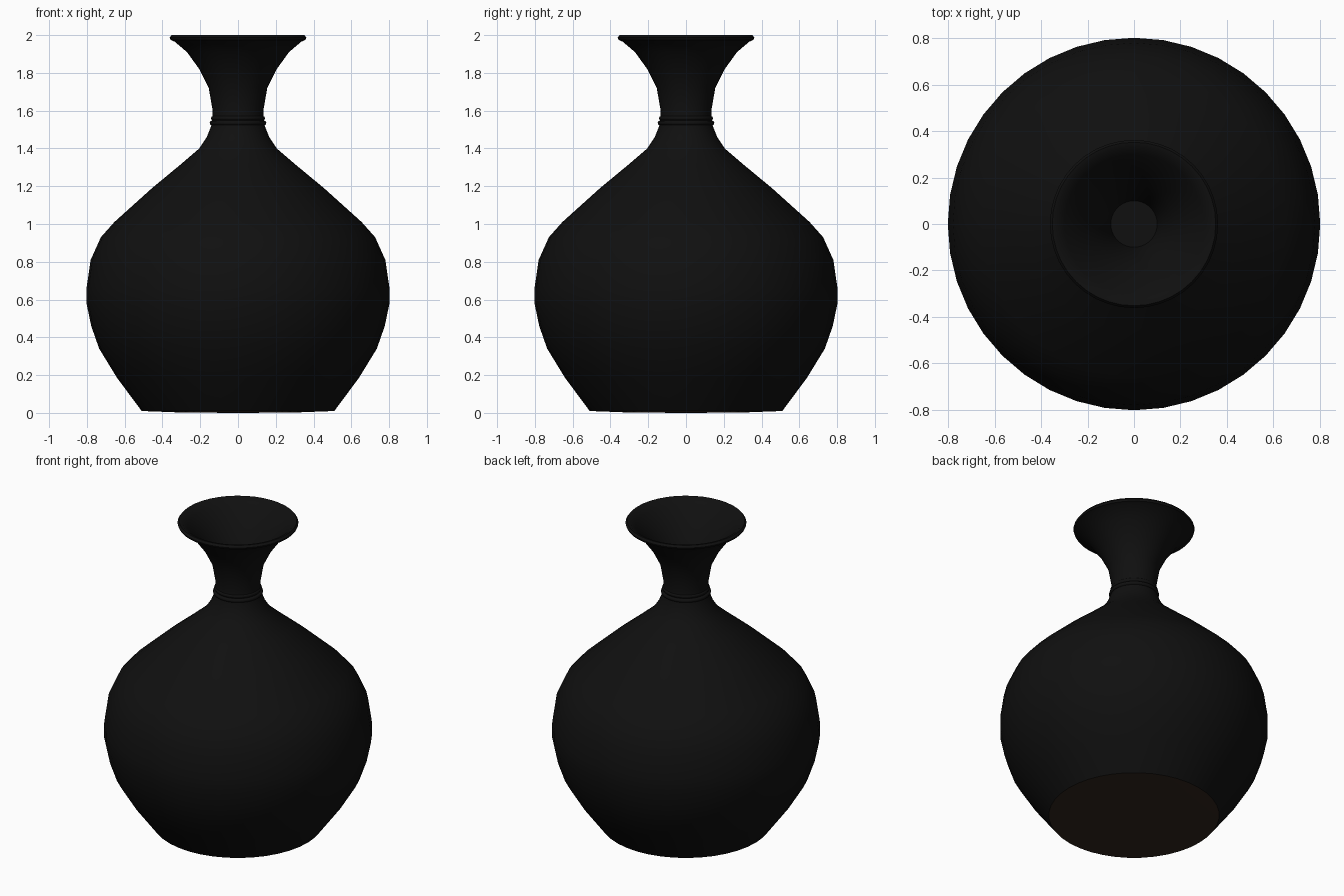
import bpy, math

if "Cube" in bpy.data.objects:
    bpy.data.objects.remove(bpy.data.objects["Cube"])

SEG = 40


def material(name, rgb):
    m = bpy.data.materials.new(name)
    m.diffuse_color = (*rgb, 1)
    m.use_nodes = True
    m.node_tree.nodes["Principled BSDF"].inputs["Base Color"].default_value = m.diffuse_color
    return m


def lathe(name, profile, mat):
    """Revolve (radius, z) points around z; radius 0 makes a single pole vertex."""
    verts, faces, rings = [], [], []
    for r, z in profile:
        n = 1 if r == 0 else SEG
        start = len(verts)
        rings.append([start + (i % n) for i in range(SEG)])
        for i in range(n):
            a = 2 * math.pi * i / SEG
            verts.append((r * math.cos(a), r * math.sin(a), z))
    for lo, hi in zip(rings, rings[1:]):
        for i in range(SEG):
            j = (i + 1) % SEG
            faces.append(list(dict.fromkeys((lo[i], lo[j], hi[j], hi[i]))))
    me = bpy.data.meshes.new(name)
    me.from_pydata(verts, [], faces)
    me.materials.append(mat)
    ob = bpy.data.objects.new(name, me)
    bpy.context.collection.objects.link(ob)
    finish(ob)
    return ob


def finish(ob):
    bpy.ops.object.select_all(action='DESELECT')
    ob.select_set(True)
    bpy.context.view_layer.objects.active = ob
    bpy.ops.object.shade_smooth_by_angle(angle=math.radians(40))


glaze = material("black_glaze", (0.005, 0.005, 0.005))
clay = material("bare_clay", (0.03, 0.019, 0.012))

# Body, flared neck, rolled lip, inner neck wall and dark plug in the throat
lathe("vase_body", [
    (0.51, 0.01), (0.64, 0.185), (0.735, 0.34), (0.777, 0.46), (0.802, 0.58),
    (0.802, 0.66), (0.78, 0.81), (0.726, 0.93), (0.655, 1.01), (0.455, 1.19),
    (0.31, 1.31), (0.205, 1.40), (0.165, 1.46), (0.138, 1.53), (0.134, 1.60),
    (0.155, 1.72), (0.205, 1.82), (0.27, 1.91), (0.335, 1.965), (0.357, 1.975),
    (0.362, 1.987), (0.352, 2.0), (0.335, 1.997), (0.30, 1.965), (0.24, 1.90),
    (0.175, 1.80), (0.125, 1.70), (0.10, 1.58), (0.0, 1.58),
], glaze)

# Unglazed underside, slightly bowed
lathe("vase_base", [(0.0, 0.0), (0.3, 0.002), (0.51, 0.01)], clay)

# Twin beads around the neck
for name, z, r in (("lower_neck_bead", 1.535, 0.137), ("upper_neck_bead", 1.56, 0.130)):
    bpy.ops.mesh.primitive_torus_add(major_segments=SEG, minor_segments=8,
                                     major_radius=r, minor_radius=0.013,
                                     location=(0, 0, z))
    bead = bpy.context.object
    bead.name = name
    bead.data.materials.append(glaze)
    bpy.ops.object.shade_smooth()
